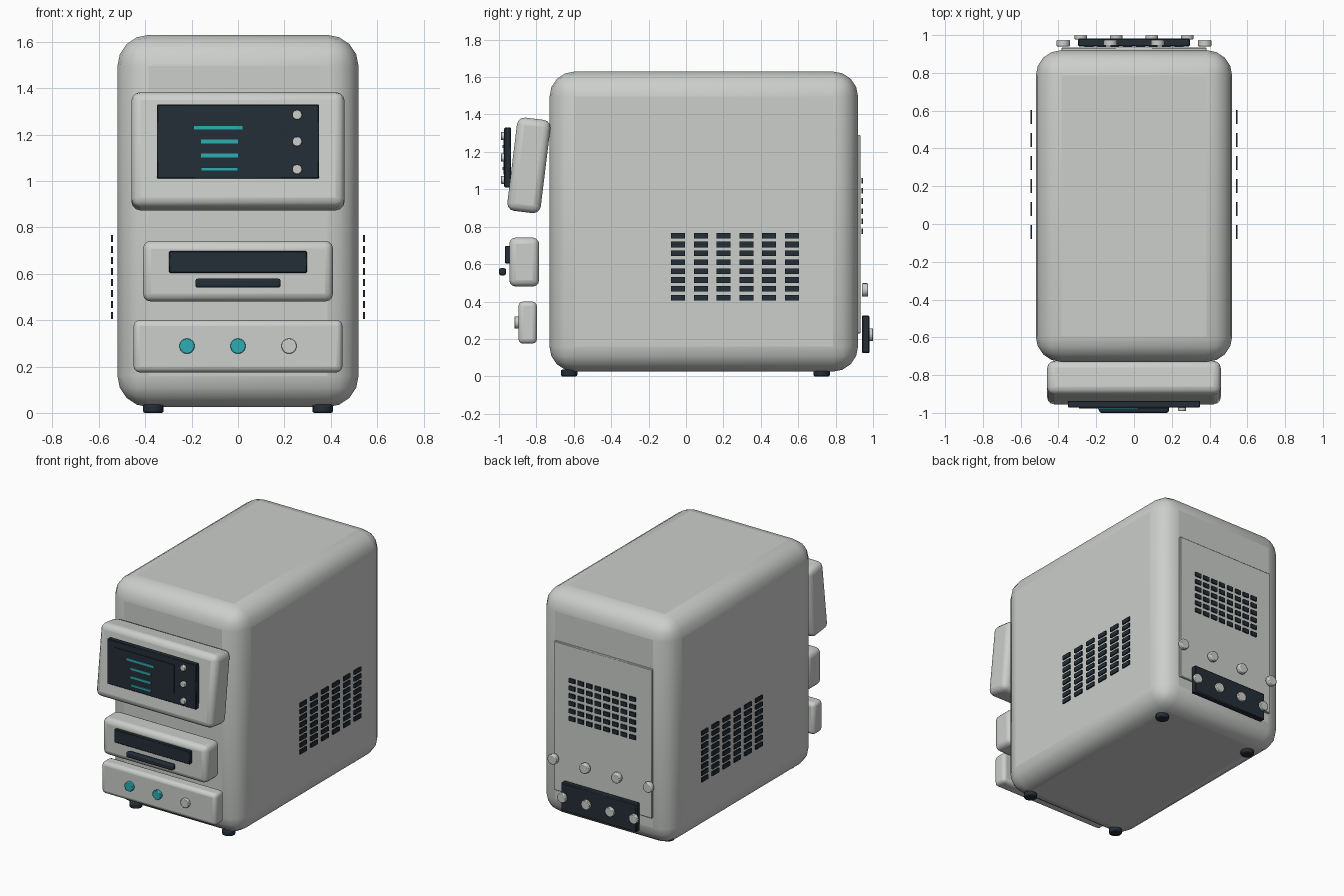
import bpy
import math

if "Cube" in bpy.data.objects:
    bpy.data.objects.remove(bpy.data.objects["Cube"], do_unlink=True)


def material(name, rgb):
    m = bpy.data.materials.new(name)
    m.use_nodes = True
    colour = (*rgb, 1)
    m.diffuse_color = colour
    m.node_tree.nodes["Principled BSDF"].inputs["Base Color"].default_value = colour
    return m


shell = material("pale grey shell", (0.60, 0.62, 0.60))
dark = material("dark slate", (0.017, 0.027, 0.038))
teal = material("teal light", (0.025, 0.42, 0.45))


def finish(name, mat, bevel, segments):
    ob = bpy.context.object
    ob.name = name
    ob.data.materials.append(mat)
    if bevel:
        mod = ob.modifiers.new("rounded edges", "BEVEL")
        mod.width = bevel
        mod.segments = segments
        mod.limit_method = "ANGLE"
        bpy.ops.object.shade_smooth_by_angle(angle=math.radians(40))
    return ob


def box(name, mat, x, y, z, bevel=0, segments=3, tilt=0):
    """Box from (min, max) ranges, with optional rounding and tilt about x."""
    spans = (x, y, z)
    bpy.ops.mesh.primitive_cube_add(size=1, location=[(a + b) / 2 for a, b in spans])
    ob = bpy.context.object
    ob.scale = [b - a for a, b in spans]
    bpy.ops.object.transform_apply(location=False, rotation=False, scale=True)
    ob.rotation_euler.x = math.radians(tilt)
    return finish(name, mat, bevel, segments)


def disc(name, mat, x, y, z, radius, depth, upright=False, bevel=0.004):
    """Round knob facing front or back, or an upright foot."""
    bpy.ops.mesh.primitive_cylinder_add(vertices=16, radius=radius, depth=depth, location=(x, y, z))
    if not upright:
        bpy.context.object.rotation_euler.x = math.radians(90)
        bpy.ops.object.transform_apply(location=False, rotation=True, scale=False)
    return finish(name, mat, bevel, 2)


def vent_grid(name, columns, rows, place):
    """Small dark plates; place(column, row) gives the three ranges."""
    parts = []
    for c in range(columns):
        for r in range(rows):
            parts.append(box(name, dark, *place(c, r)))
    bpy.ops.object.select_all(action="DESELECT")
    for p in parts:
        p.select_set(True)
    bpy.context.view_layer.objects.active = parts[0]
    bpy.ops.object.join()
    parts[0].name = name


def span(centre, size):
    return (centre - size / 2, centre + size / 2)


# Main housing and feet
box("housing", shell, (-0.52, 0.52), (-0.73, 0.92), (0.025, 1.63), 0.135, 4)
for x in (-0.365, 0.365):
    for y in (-0.625, 0.725):
        disc("foot", dark, x, y, 0.018, 0.044, 0.036, upright=True, bevel=0.008)

# Tilted display head with its screen
box("display_head", shell, (-0.46, 0.46), (-0.93, -0.75), (0.877, 1.379), 0.04, 3, tilt=-7)
box("screen_plate", dark, (-0.35, 0.35), (-0.972, -0.936), (1.01, 1.33), 0.004, 1)
box("screen_inset", dark, (-0.29, 0.18), (-0.976, -0.970), (1.08, 1.285))
for i in range(4):
    centre, width = (-0.085, 0.21) if i == 0 else (-0.08, 0.16)
    box("screen_line", teal, span(centre, width), (-0.981, -0.972), span(1.23 - 0.06 * i, 0.016))
for z in (1.285, 1.17, 1.05):
    disc("screen_knob", shell, 0.255, -0.979, z, 0.021, 0.022)

# Middle drawer with slot and handle
box("drawer", shell, (-0.41, 0.41), (-0.945, -0.785), (0.48, 0.742), 0.035)
box("drawer_slot", dark, (-0.298, 0.298), (-0.968, -0.94), (0.604, 0.697), 0.004, 1)
box("drawer_handle", dark, (-0.184, 0.184), (-1.0, -0.962), (0.54, 0.579), 0.01, 2)

# Lower control panel with buttons
box("control_panel", shell, (-0.45, 0.45), (-0.896, -0.797), (0.175, 0.40), 0.025)
for x, mat in ((-0.22, teal), (0, teal), (0.22, shell)):
    disc("button", mat, x, -0.905, 0.288, 0.033, 0.024)

# Side vents
for side, label in ((-1, "right"), (1, "left")):
    vent_grid(label + "_vents", 6, 8, lambda c, r: (
        span(side * 0.544, 0.009),
        span(-0.043 + 0.122 * c, 0.075),
        span(0.42 + 0.0475 * r, 0.03)))

# Rear service panel, vents, sockets and connector strip
box("rear_panel", shell, (-0.385, 0.385), (0.915, 0.934), (0.23, 1.29), 0.004, 1)
vent_grid("rear_vents", 8, 6, lambda c, r: (
    span(-0.238 + 0.068 * c, 0.046),
    span(0.942, 0.009),
    span(0.775 + 0.0542 * r, 0.03)))
for i in range(4):
    disc("rear_socket", shell, -0.375 + 0.25 * i, 0.957, 0.462, 0.036, 0.034, bevel=0.006)
    disc("strip_socket", shell, -0.282 + 0.188 * i, 0.989, 0.223, 0.034, 0.022)
box("connector_strip", dark, (-0.297, 0.297), (0.94, 0.982), (0.125, 0.325), 0.006, 1)
